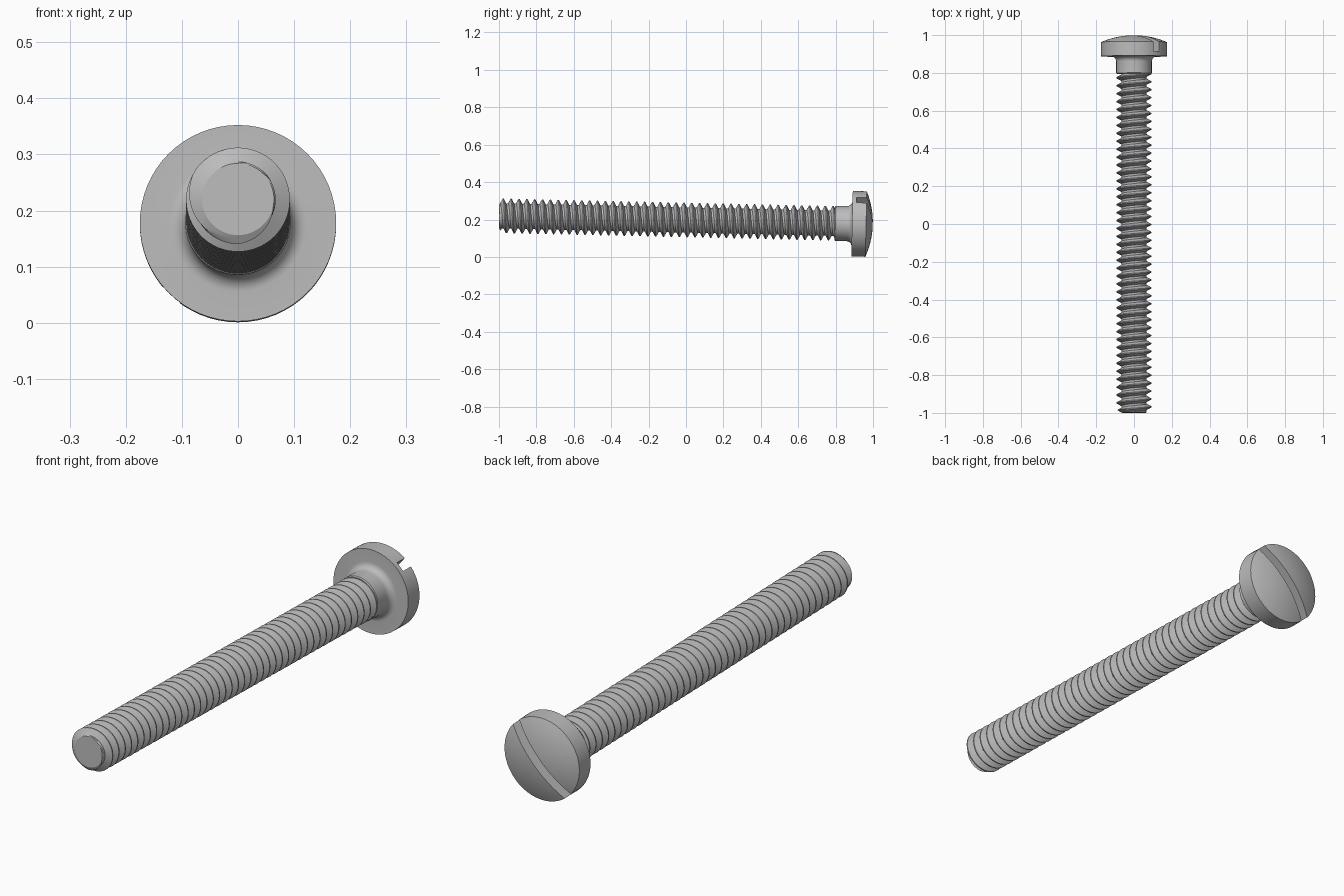
import bpy, bmesh, math
from mathutils import Matrix

if "Cube" in bpy.data.objects:
    bpy.data.objects.remove(bpy.data.objects["Cube"])

steel = bpy.data.materials.new("plain_steel")
steel.use_nodes = True
steel.diffuse_color = (0.5, 0.5, 0.5, 1)
steel.node_tree.nodes["Principled BSDF"].inputs["Base Color"].default_value = (0.5, 0.5, 0.5, 1)

SEGMENTS = 64
TILT = -0.0226                     # the screw lies resting on its head
PLACE = Matrix.Translation((0, 0, 0.1975)) @ Matrix.Rotation(TILT, 4, 'X')


def make_object(name, bm):
    bmesh.ops.recalc_face_normals(bm, faces=bm.faces[:])
    mesh = bpy.data.meshes.new(name)
    bm.to_mesh(mesh)
    bm.free()
    mesh.materials.append(steel)
    obj = bpy.data.objects.new(name, mesh)
    obj.matrix_world = PLACE
    bpy.context.collection.objects.link(obj)
    return obj


def activate(obj):
    bpy.ops.object.select_all(action='DESELECT')
    obj.select_set(True)
    bpy.context.view_layer.objects.active = obj


def around(radius, along, j):
    a = 2 * math.pi * j / SEGMENTS
    return (radius * math.sin(a), along, radius * math.cos(a))


def lathe(name, profile):
    """Closed solid turned around the y axis from (radius, along) points."""
    bm = bmesh.new()
    rings = [[bm.verts.new(around(r, s, j)) for j in range(SEGMENTS)] for r, s in profile]
    for a, b in zip(rings, rings[1:]):
        for j in range(SEGMENTS):
            k = (j + 1) % SEGMENTS
            bm.faces.new((a[j], a[k], b[k], b[j]))
    bm.faces.new(rings[0])
    bm.faces.new(rings[-1])
    return make_object(name, bm)


# Threaded shank: a true helical surface with a chamfered tip
CREST, ROOT, PITCH = 0.0925, 0.067, 0.042
TIP, END, TIP_R = -1.0, 0.803, 0.064
STEPS = 8                          # profile points per turn


def thread_radius(phase):
    """Flat crest, straight flanks, flat root."""
    d = abs(phase - 0.5) * 2
    t = min(max((d - 0.125) / 0.625, 0), 1)
    return CREST + (ROOT - CREST) * t


phases = [0, 0.125, 0.28, 0.4375, 0.5, 0.5625, 0.72, 0.875]
turns = math.ceil((END - TIP) / PITCH) + 2
bm = bmesh.new()
grid = []
for i in range(turns * STEPS):
    row = []
    turn, phase = i // STEPS - 1, phases[i % STEPS]
    for j in range(SEGMENTS):
        s = TIP + PITCH * (turn + phase + j / SEGMENTS)
        r = min(thread_radius(phase), TIP_R + 1.7 * max(s - TIP, 0))
        if s >= END:
            r = ROOT
        row.append(bm.verts.new(around(r, min(max(s, TIP), END), j)))
    grid.append(row)
for i in range(len(grid) - 1):
    for j in range(SEGMENTS):
        if j < SEGMENTS - 1:
            bm.faces.new((grid[i][j], grid[i][j + 1], grid[i + 1][j + 1], grid[i + 1][j]))
        elif i + STEPS + 1 < len(grid):
            # the seam joins each row to the next turn
            bm.faces.new((grid[i][j], grid[i + STEPS][0], grid[i + STEPS + 1][0], grid[i + 1][j]))
bmesh.ops.remove_doubles(bm, verts=bm.verts[:], dist=0.0001)
bmesh.ops.dissolve_degenerate(bm, edges=bm.edges[:], dist=0.0001)
bmesh.ops.holes_fill(bm, edges=[e for e in bm.edges if e.is_boundary], sides=0)
shank = make_object("threaded_shank", bm)

# Head with plain neck, fillet, straight rim and low dome
NECK_R, HEAD_R, UNDER, RIM, SAG, FILLET = 0.094, 0.175, 0.888, 0.963, 0.036, 0.028
profile = [(NECK_R - 0.004, 0.795), (NECK_R, 0.799)]
for i in range(9):
    a = math.pi / 2 * i / 8
    profile.append((NECK_R + FILLET * (1 - math.cos(a)), UNDER - FILLET * (1 - math.sin(a))))
profile.append((HEAD_R, UNDER))
dome = (HEAD_R ** 2 + SAG ** 2) / (2 * SAG)
sweep = math.asin(HEAD_R / dome)
for i in range(12):
    a = sweep * (1 - i / 12)
    profile.append((dome * math.sin(a), RIM + SAG - dome * (1 - math.cos(a))))
head = lathe("slotted_head", profile)

# Driver slot cut across the dome
bm = bmesh.new()
bmesh.ops.create_cube(bm, size=1, matrix=Matrix.Rotation(math.radians(-47), 4, 'Y')
                      @ Matrix.Translation((0, 0.96, 0)) @ Matrix.Diagonal((0.5, 0.1, 0.04, 1)))
cutter = make_object("slot_cutter", bm)
cutter.hide_render = True
cut = head.modifiers.new("slot", 'BOOLEAN')
cut.operation = 'DIFFERENCE'
cut.solver = 'EXACT'
cut.object = cutter
activate(head)
bpy.ops.object.modifier_apply(modifier=cut.name)
bpy.data.objects.remove(cutter)

for obj in (shank, head):
    activate(obj)
    bpy.ops.object.shade_smooth_by_angle(angle=math.radians(30))
